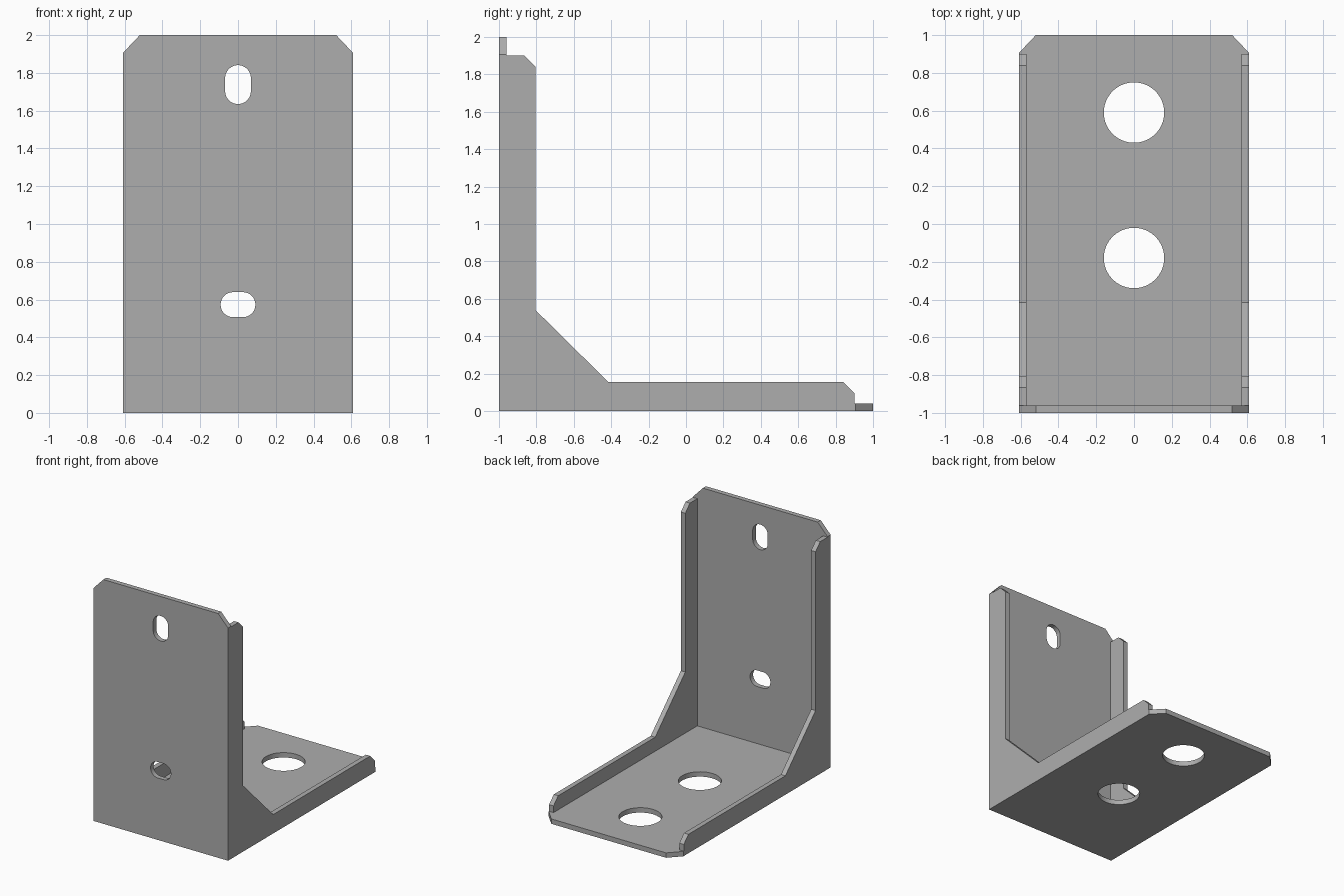
import bpy, bmesh, math
from mathutils import Vector

if "Cube" in bpy.data.objects:
    bpy.data.objects.remove(bpy.data.objects["Cube"])

W, T = 0.61, 0.04  # half width, sheet thickness

steel = bpy.data.materials.new("grey steel")
steel.use_nodes = True
colour = (0.42, 0.42, 0.42, 1)
steel.diffuse_color = colour
steel.node_tree.nodes["Principled BSDF"].inputs["Base Color"].default_value = colour


def prism(name, outline, place, depth):
    """Extrude a 2D outline, mapped into space by place, along depth."""
    bm = bmesh.new()
    face = bm.faces.new([bm.verts.new(place(a, b)) for a, b in outline])
    ext = bmesh.ops.extrude_face_region(bm, geom=[face])
    moved = [g for g in ext["geom"] if isinstance(g, bmesh.types.BMVert)]
    bmesh.ops.translate(bm, verts=moved, vec=Vector(depth))
    bmesh.ops.recalc_face_normals(bm, faces=bm.faces)
    mesh = bpy.data.meshes.new(name)
    bm.to_mesh(mesh)
    bm.free()
    mesh.materials.append(steel)
    obj = bpy.data.objects.new(name, mesh)
    bpy.context.collection.objects.link(obj)
    return obj


def slot(cx, cy, r, dx=0, dy=0, n=48):
    """Round hole, stretched by dx or dy into a slot."""
    pts = []
    for i in range(n):
        a = 2 * math.pi * (i + 0.5) / n
        c, s = math.cos(a), math.sin(a)
        pts.append((cx + r * c + math.copysign(dx, c),
                    cy + r * s + math.copysign(dy, s)))
    return pts


def combine(target, other, operation):
    mod = target.modifiers.new(operation.lower(), "BOOLEAN")
    mod.operation, mod.solver, mod.object = operation, "EXACT", other
    bpy.context.view_layer.objects.active = target
    bpy.ops.object.modifier_apply(modifier=mod.name)
    bpy.data.objects.remove(other)


def floor(a, b):
    return (a, b, 0)


def wall(a, b):
    return (a, -1, b)


# Base plate and upright plate, each with two clipped corners
base = prism("angle_bracket", [(-W, -1), (W, -1), (W, 0.905), (0.52, 1),
                               (-0.52, 1), (-W, 0.905)], floor, (0, 0, T))
upright = prism("upright", [(-W, 0), (W, 0), (W, 1.905), (0.52, 2),
                            (-0.52, 2), (-W, 1.905)], wall, (0, T, 0))
combine(base, upright, "UNION")

# Side flanges with a sloped gusset in the corner
flange = [(-1, 0), (0.9, 0), (0.9, 0.095), (0.84, 0.155), (-0.415, 0.155),
          (-0.805, 0.54), (-0.805, 1.84), (-0.865, 1.9), (-1, 1.9)]
for x in (-W, W - T):
    side = prism("flange", flange, lambda a, b: (x, a, b), (T, 0, 0))
    combine(base, side, "UNION")

# Round holes in the base, slots in the upright
for y in (0.59, -0.18):
    combine(base, prism("hole", slot(0, y, 0.16), lambda a, b: (a, b, -0.1),
                        (0, 0, 0.3)), "DIFFERENCE")
for outline in (slot(0, 1.738, 0.068, dy=0.035), slot(0, 0.573, 0.066, dx=0.026)):
    combine(base, prism("slot", outline, lambda a, b: (a, -1.1, b),
                        (0, 0.3, 0)), "DIFFERENCE")

# Merge flush faces and shade the hole walls smooth
bm = bmesh.new()
bm.from_mesh(base.data)
bmesh.ops.remove_doubles(bm, verts=bm.verts, dist=0.0005)
bmesh.ops.dissolve_limit(bm, angle_limit=0.01, verts=bm.verts, edges=bm.edges)
bm.to_mesh(base.data)
bm.free()
bpy.ops.object.select_all(action="DESELECT")
base.select_set(True)
bpy.context.view_layer.objects.active = base
bpy.ops.object.shade_smooth_by_angle(angle=math.radians(30))
